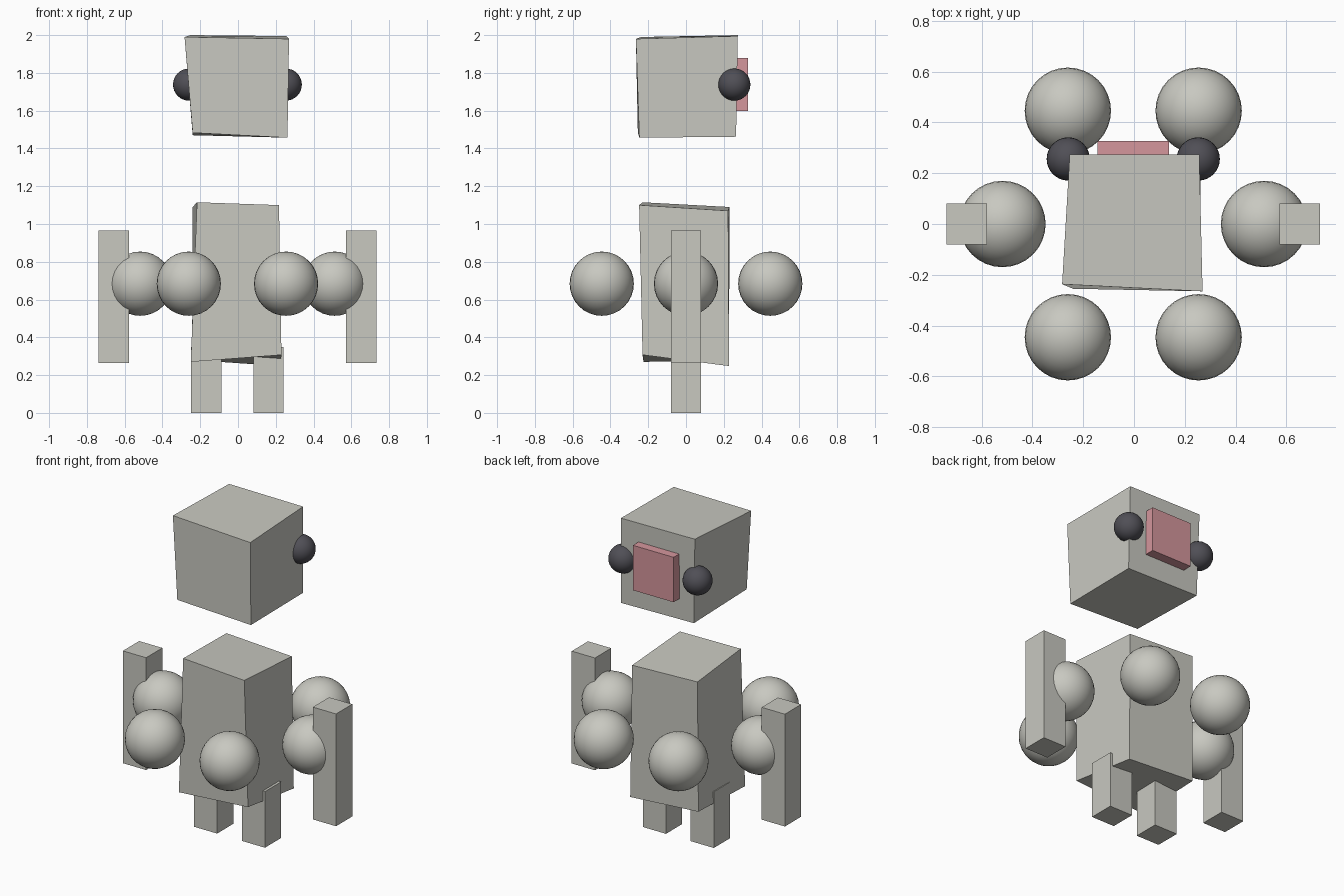
import bpy
import bmesh
import math

if "Cube" in bpy.data.objects:
    bpy.data.objects.remove(bpy.data.objects["Cube"])


def material(name, rgb):
    m = bpy.data.materials.new(name)
    m.diffuse_color = (*rgb, 1)
    m.use_nodes = True
    m.node_tree.nodes["Principled BSDF"].inputs["Base Color"].default_value = m.diffuse_color
    return m


GREY = material("warm grey", (0.58, 0.58, 0.53))
DARK = material("charcoal", (0.08, 0.078, 0.093))
PINK = material("dusty pink", (0.66, 0.305, 0.335))


def finish(bm, name, mat):
    bmesh.ops.recalc_face_normals(bm, faces=bm.faces[:])
    me = bpy.data.meshes.new(name)
    bm.to_mesh(me)
    bm.free()
    me.materials.append(mat)
    ob = bpy.data.objects.new(name, me)
    bpy.context.collection.objects.link(ob)
    return ob


def hexahedron(name, corners, mat):
    """Hand-cut block: bottom then top, each front-left, front-right, back-right, back-left."""
    bm = bmesh.new()
    v = [bm.verts.new(c) for c in corners]
    bm.faces.new(v[3::-1])
    bm.faces.new(v[4:])
    for i in range(4):
        j = (i + 1) % 4
        bm.faces.new((v[i], v[j], v[j + 4], v[i + 4]))
    return finish(bm, name, mat)


def box(name, centre, size, mat):
    x, y, z = (s / 2 for s in size)
    ring = [(-x, -y), (x, -y), (x, y), (-x, y)]
    ob = hexahedron(name, [(a, b, c) for c in (-z, z) for a, b in ring], mat)
    ob.location = centre
    return ob


def ball(name, centre, radius, mat):
    bm = bmesh.new()
    bmesh.ops.create_uvsphere(bm, u_segments=32, v_segments=16, radius=radius)
    for f in bm.faces:
        f.smooth = True
    ob = finish(bm, name, mat)
    ob.location = centre
    return ob


CX = -0.003  # centre line of the figure

# uneven head and torso blocks
hexahedron("head", [
    (-0.24, -0.255, 1.483), (0.262, -0.247, 1.457), (0.262, 0.265, 1.462), (-0.24, 0.265, 1.47),
    (-0.283, -0.237, 1.99), (0.27, -0.265, 1.98), (0.257, 0.274, 1.995), (-0.253, 0.274, 2.0)], GREY)
hexahedron("torso", [
    (-0.25, -0.225, 0.27), (0.23, -0.23, 0.307), (0.225, 0.228, 0.248), (-0.243, 0.225, 0.28),
    (-0.217, -0.23, 1.115), (0.217, -0.248, 1.10), (0.215, 0.223, 1.07), (-0.24, 0.23, 1.09)], GREY)

# paired limbs and eyes
for side, s in (("left", -1), ("right", 1)):
    box(side + "_arm", (CX + s * 0.655, 0, 0.615), (0.16, 0.16, 0.7), GREY)
    box(side + "_leg", (CX + s * 0.165, 0, 0.175), (0.16, 0.16, 0.35), GREY)
    ball(side + "_eye", (CX + s * 0.256, 0.256, 1.738), 0.085, DARK)

# face plate between the eyes
box("face_plate", (CX, 0.277, 1.738), (0.28, 0.1, 0.28), PINK)

# ring of balls around the torso
for i in range(6):
    a = math.radians(60 * i)
    ball(f"ring_ball_{i + 1}", (CX + 0.515 * math.cos(a), 0.515 * math.sin(a), 0.684), 0.17, GREY)
